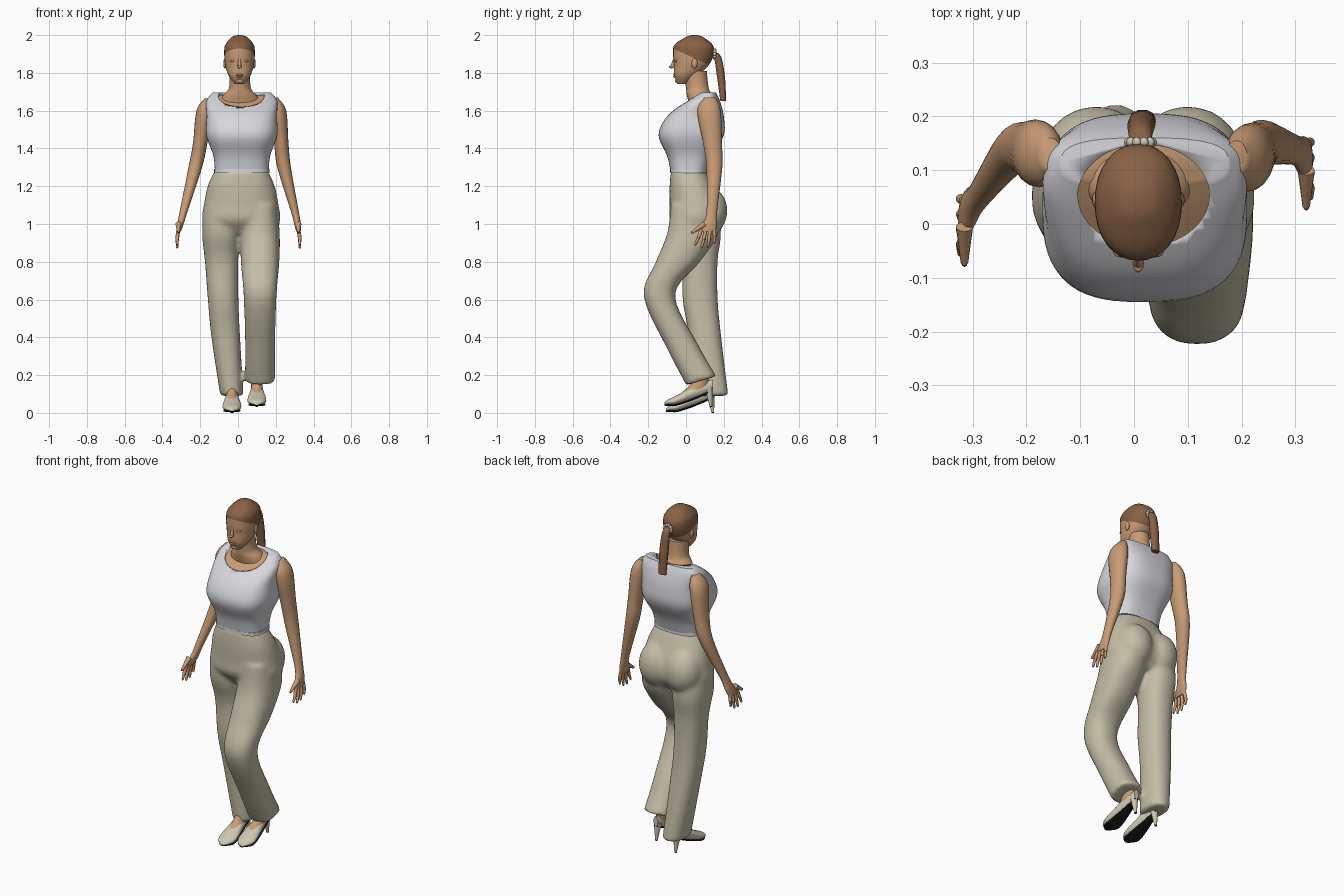
import bpy, bmesh, math
from mathutils import Vector

if "Cube" in bpy.data.objects:
    bpy.data.objects.remove(bpy.data.objects["Cube"])


def material(name, *color):
    mat = bpy.data.materials.new(name)
    mat.use_nodes = True
    mat.diffuse_color = (*color, 1)
    mat.node_tree.nodes["Principled BSDF"].inputs["Base Color"].default_value = (*color, 1)
    return mat


SKIN = material("tan skin", .58, .33, .18)
HAIR = material("brown hair", .25, .12, .06)
WHITE = material("white cloth", .68, .68, .72)
CLOTH = material("beige cloth", .55, .51, .38)
LEATHER = material("cream leather", .62, .58, .45)
BLACK = material("black sole", .01, .01, .01)
RED = material("red nail", .5, .04, .05)


def finish(name, bm, *materials):
    bmesh.ops.recalc_face_normals(bm, faces=bm.faces)
    mesh = bpy.data.meshes.new(name)
    for mat in materials:
        mesh.materials.append(mat)
    bm.to_mesh(mesh)
    bm.free()
    part = bpy.data.objects.new(name, mesh)
    bpy.context.collection.objects.link(part)
    bpy.ops.object.select_all(action='DESELECT')
    part.select_set(True)
    bpy.context.view_layer.objects.active = part
    bpy.ops.object.shade_smooth_by_angle(angle=math.radians(50))
    return part


def smooth_stations(stations, steps):
    """Catmull-Rom interpolation between the ring stations."""
    result = []
    last = len(stations) - 1
    for i in range(last):
        near = [stations[min(max(i + k, 0), last)] for k in (-1, 0, 1, 2)]
        for step in range(steps):
            t = step / steps
            result.append([b + t / 2 * (c - a + t * (2 * a - 5 * b + 4 * c - d + t * (3 * (b - c) + d - a)))
                           for a, b, c, d in zip(*near)])
    return result + [stations[last]]


def loft_mesh(stations, sides=32, steps=5, power=2.0, along_y=False, end_tilt=0.0):
    """Skin over rings, each given as centre x, y, z and two radii."""
    bm = bmesh.new()
    rings = []
    stations = smooth_stations(stations, steps)
    for i, (x, y, z, radius_a, radius_b) in enumerate(stations):
        ring = []
        tilt = end_tilt * (i / len(stations)) ** 4
        for k in range(sides):
            angle = math.tau * k / sides
            c, s = math.cos(angle), math.sin(angle)
            u = math.copysign(abs(c) ** (2 / power), c) * radius_a
            v = math.copysign(abs(s) ** (2 / power), s) * radius_b
            ring.append(bm.verts.new((x + u, y, z + v) if along_y else (x + u, y + v, z + tilt * v)))
        rings.append(ring)
    for lower, upper in zip(rings, rings[1:]):
        for k in range(sides):
            bm.faces.new((lower[k - 1], lower[k], upper[k], upper[k - 1]))
    bm.faces.new(rings[0])
    bm.faces.new(rings[-1])
    return bm


def loft(name, mat, stations, **options):
    return finish(name, loft_mesh(stations, **options), mat)


def outline(x, rows, grow=0.0):
    """Turn rows of height, front, back and half width into ring stations."""
    return [(x, (front + back) / 2, z, half + grow, (back - front) / 2 + grow)
            for z, front, back, half in rows]


def ball(name, mat, location, size, sides=16):
    bm = bmesh.new()
    bmesh.ops.create_uvsphere(bm, u_segments=sides, v_segments=sides // 2, radius=1)
    bmesh.ops.scale(bm, vec=size, verts=bm.verts)
    bmesh.ops.translate(bm, vec=location, verts=bm.verts)
    return finish(name, bm, mat)


def rod(name, mat, start, end, start_radius, end_radius):
    start, end = Vector(start), Vector(end)
    direction = end - start
    bm = bmesh.new()
    bmesh.ops.create_cone(bm, cap_ends=True, segments=12, radius1=start_radius,
                          radius2=end_radius, depth=direction.length)
    bmesh.ops.rotate(bm, matrix=direction.to_track_quat('Z', 'Y').to_matrix(), verts=bm.verts)
    bmesh.ops.translate(bm, vec=(start + end) / 2, verts=bm.verts)
    return finish(name, bm, mat)


def fuse(name, parts, voxel, rounds):
    """Join parts into one skin and soften the seams."""
    bpy.ops.object.select_all(action='DESELECT')
    for part in parts:
        part.select_set(True)
    whole = bpy.context.view_layer.objects.active = parts[0]
    bpy.ops.object.join()
    whole.name = name
    remesh = whole.modifiers.new("remesh", 'REMESH')
    remesh.mode, remesh.voxel_size, remesh.use_smooth_shade = 'VOXEL', voxel, True
    soften = whole.modifiers.new("soften", 'SMOOTH')
    soften.factor, soften.iterations = .5, rounds
    for modifier in ("remesh", "soften"):
        bpy.ops.object.modifier_apply(modifier=modifier)


# Chest, and the sleeveless top over it with a scooped neck
torso = [(1.27, -.08, .11, .142), (1.36, -.1, .14, .15), (1.47, -.145, .2, .188),
         (1.57, -.1, .2, .186), (1.65, 0, .18, .188), (1.695, .07, .16, .155)]
skin_rows = [(z - .012, *rest) for z, *rest in torso[2:]]
loft("chest", SKIN, outline(.02, skin_rows, -.009), power=2.8)
tank_top = loft("tank_top", WHITE, outline(.02, torso), sides=64, power=2.8)
cutter = loft("neck_cutter", WHITE, [(.018, .053, z, .122, .095) for z in (1.5, 1.8)], sides=64)
neckline = tank_top.modifiers.new("neckline", 'BOOLEAN')
neckline.operation, neckline.solver, neckline.object = 'DIFFERENCE', 'EXACT', cutter
bpy.context.view_layer.objects.active = tank_top
bpy.ops.object.modifier_apply(modifier=neckline.name)
bpy.data.objects.remove(cutter)
waist = torso[0][1:]
loft("top_hem", WHITE, outline(.02, [(z, *waist) for z in (1.27, 1.29)], .004), sides=64, power=2.8)

# Neck
loft("neck", SKIN, outline(.01, [(1.62, .02, .15, .12), (1.68, .005, .14, .09),
                                 (1.72, 0, .12, .058), (1.81, -.01, .11, .054)]))

# Head, split along a slanting hairline
skull = [(1.742, -.044, .01, .025), (1.785, -.062, .06, .058), (1.84, -.064, .12, .075),
         (1.9, -.068, .147, .081), (1.95, -.06, .14, .075), (1.99, 0, .09, .04), (2, .03, .06, .01)]
bm = loft_mesh(outline(.008, skull), power=2.15)
hairline, upward = Vector((0, -.06, 1.925)), Vector((0, .45, 1))
bmesh.ops.bisect_plane(bm, geom=bm.verts[:] + bm.edges[:] + bm.faces[:], plane_co=hairline, plane_no=upward)
for face in bm.faces:
    face.material_index = int((face.calc_center_median() - hairline).dot(upward) > 0)
finish("head", bm, SKIN, HAIR)

# Face and ears
middle_x = .008
rod("nose", SKIN, (middle_x, -.06, 1.885), (middle_x, -.073, 1.83), .004, .011)
ball("nose_tip", SKIN, (middle_x, -.077, 1.832), (.01, .013, .008))
for label, z in (("upper", 1.79), ("lower", 1.78)):
    ball(label + "_lip", SKIN, (middle_x, -.059, z), (.02, .009, .006))
ball("chin", SKIN, (middle_x, -.04, 1.757), (.024, .018, .014))
for label, side in (("left", 1), ("right", -1)):
    ball(label + "_eye", SKIN, (middle_x + side * .032, -.052, 1.863), (.015, .01, .007))
    ball(label + "_ear", SKIN, (middle_x + side * .077, .045, 1.85), (.009, .016, .027))

# Ponytail and its beaded tie
loft("ponytail", HAIR, [(.012, .13, 1.91, .014, .01), (.012, .165, 1.89, .022, .02),
                        (.014, .185, 1.78, .026, .022), (.016, .197, 1.65, .024, .016)], sides=10)
for k in range(10):
    offset = Vector((math.cos(math.tau * k / 10), 0, math.sin(math.tau * k / 10))) * .022
    ball("hair_tie_bead", LEATHER, Vector((.012, .152, 1.9)) + offset, (.009, .01, .009), sides=8)

# Arms, from the shoulder top through the elbow and wrist to the end of the palm
thickness = [(.02, .03), (.044, .062), (.038, .05), (.036, .042), (.021, .028), (.017, .038), (.012, .042)]
paths = {
    "left": [(.19, .125, 1.67), (.211, .122, 1.6), (.229, .14, 1.43), (.244, .15, 1.3),
             (.3, .137, 1.07), (.315, .125, 1), (.32, .115, .96)],
    "right": [(-.155, .13, 1.665), (-.176, .13, 1.6), (-.2, .14, 1.43), (-.226, .135, 1.3),
              (-.287, .055, 1.07), (-.305, .03, 1), (-.315, .01, .96)]}
for label, path in paths.items():
    loft(label + "_arm", SKIN, [(*joint, *radii) for joint, radii in zip(path, thickness)], sides=20)
    palm = Vector(path[-1])
    outward = math.copysign(.007, palm.x)
    # Fingers fan out below the palm, each with a nail
    for k, length in enumerate((.07, .09, .095, .08)):
        spread = .033 - .022 * k
        knuckle = palm + Vector((0, spread, .012))
        bend = knuckle + Vector((outward, spread * .3 - .006, -length * .55))
        tip = knuckle + Vector((outward, spread * .5 - .016, -length))
        rod(label + "_finger", SKIN, knuckle, bend, .01, .009)
        rod(label + "_fingertip", SKIN, bend, tip, .009, .006)
        ball(label + "_nail", RED, tip, (.005, .005, .007), sides=8)
    thumb_tip = palm + Vector((0, -.082, -.005))
    rod(label + "_thumb", SKIN, palm + Vector((0, -.015, .04)), thumb_tip, .016, .007)
    ball(label + "_thumb_nail", RED, thumb_tip, (.006, .008, .006), sides=8)

# Trousers: hips, seat and legs fused into one garment
hips = [(1.28, -.08, .11, .142), (1.2, -.087, .15, .178), (1.1, -.087, .19, .198),
        (1.02, -.085, .19, .207), (.95, -.03, .14, .17)]
straight_leg = [(1.1, -.06, .16, .09), (.95, -.06, .185, .1), (.8, -.02, .167, .088), (.6, -.018, .168, .081),
                (.4, .015, .187, .076), (.09, .04, .225, .062)]
bent_leg = [(1.1, -.08, .16, .09), (.95, -.1, .17, .104), (.8, -.16, .075, .102), (.62, -.224, -.058, .087),
            (.35, -.1, .065, .079), (.17, 0, .162, .081)]
# The standing leg slants inward as it goes down
slanted = [(.07 * (1 - z) ** 2 - .09, *rest) for (x, *rest), (z, *size)
           in zip(outline(0, straight_leg), straight_leg)]
garment = [loft("hips", CLOTH, outline(.017, hips), sides=40, power=2.3),
           loft("standing_leg", CLOTH, slanted, power=2.3),
           loft("stepping_leg", CLOTH, outline(.117, bent_leg), power=2.3, end_tilt=.35)]
for side in (-1, 1):
    garment.append(ball("seat", CLOTH, (.015 + side * .085, .115, 1.07), (.105, .105, .13), sides=24))
fuse("trousers", garment, .011, 10)

# Feet in heeled shoes, the left one lifted
shoe = [(-.105, .016, .012, .006), (-.085, .024, .036, .015), (-.04, .035, .05, .025),
        (.06, .08, .034, .036), (.15, .115, .014, .03)]
ankle = [(.18, .07, .13, .031), (.11, .025, .125, .03), (.075, -.015, .085, .036)]
for label, position in (("right", (-.032, 0, 0)), ("left", (.1, -.01, .032))):
    def place(x, y, z, *radii):
        return (x + position[0], y + position[1], z + position[2], *radii)
    loft(label + "_shoe", LEATHER, [place(0, *row) for row in shoe], along_y=True)
    loft(label + "_sole", BLACK, [place(0, y, z - height + .002, width * .9, .006)
                                  for y, z, width, height in shoe], along_y=True)
    rod(label + "_heel", LEATHER, place(0, .13, .1), place(0, .142, .004), .022, .007)
    rod(label + "_heel_tip", BLACK, place(0, .142, .004), place(0, .142, 0), .007, .007)
    loft(label + "_foot", SKIN, [place(*row) for row in outline(0, ankle)])
